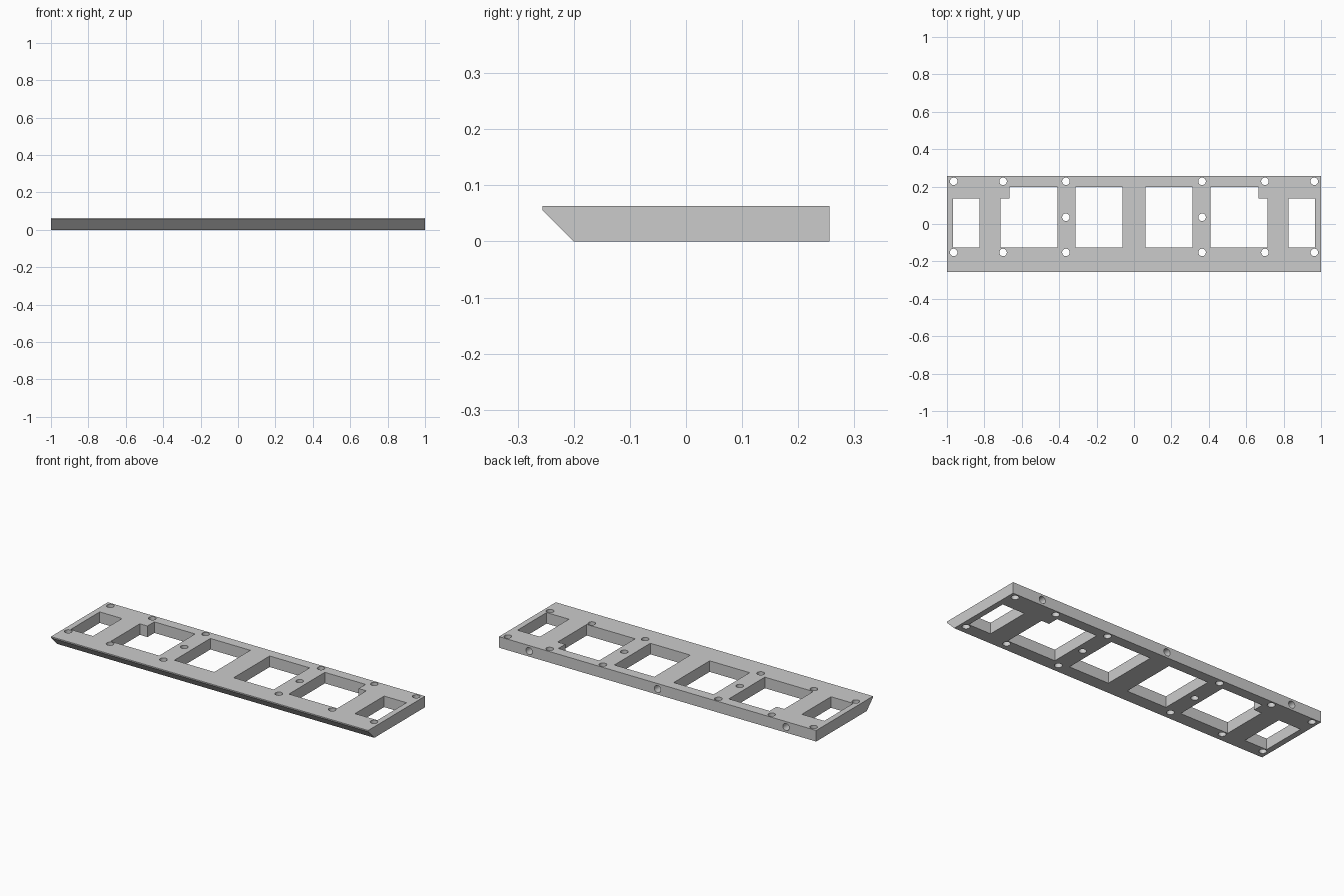
import bpy, bmesh, math
from mathutils import Matrix, Vector

cube = bpy.data.objects.get("Cube")
if cube:
    bpy.data.objects.remove(cube, do_unlink=True)

HALF_W, BACK, THICK = 1.0, 0.256, 0.063
HOLE_R = 0.02

grey = bpy.data.materials.new("plain grey")
grey.use_nodes = True
colour = (0.6, 0.6, 0.6, 1)
grey.diffuse_color = colour
grey.node_tree.nodes["Principled BSDF"].inputs["Base Color"].default_value = colour


def prism(bm, points, sweep):
    """Sweep a flat outline into a closed solid."""
    face = bm.faces.new([bm.verts.new(p) for p in points])
    swept = bmesh.ops.extrude_face_region(bm, geom=[face])["geom"]
    verts = [g for g in swept if isinstance(g, bmesh.types.BMVert)]
    bmesh.ops.translate(bm, verts=verts, vec=Vector(sweep))


def window(bm, outline):
    prism(bm, [(x, y, -0.05) for x, y in outline], (0, 0, THICK + 0.1))


def rect(x0, x1, y0, y1):
    return [(x0, y0), (x1, y0), (x1, y1), (x0, y1)]


def drill(bm, centre, depth, rotation=Matrix()):
    bmesh.ops.create_cone(bm, cap_ends=True, segments=32, radius1=HOLE_R,
                          radius2=HOLE_R, depth=depth,
                          matrix=Matrix.Translation(centre) @ rotation)


def make_object(name, bm):
    bmesh.ops.recalc_face_normals(bm, faces=bm.faces)
    mesh = bpy.data.meshes.new(name)
    bm.to_mesh(mesh)
    bm.free()
    mesh.materials.append(grey)
    obj = bpy.data.objects.new(name, mesh)
    bpy.context.collection.objects.link(obj)
    return obj


# Plate with a chamfered front underside
bm = bmesh.new()
profile = [(-BACK, THICK), (-BACK, 0.056), (-0.2, 0), (BACK, 0), (BACK, THICK)]
prism(bm, [(-HALF_W, y, z) for y, z in profile], (2 * HALF_W, 0, 0))
plate = make_object("mounting_plate", bm)

# Cutter for the windows, screw holes and blind holes in the back edge
bm = bmesh.new()
LOW, MID, HIGH = -0.126, 0.136, 0.198
for side in (-1, 1):
    window(bm, rect(side * 0.826, side * 0.967, LOW, MID))
    window(bm, rect(side * 0.061, side * 0.313, LOW, HIGH))
    notched = [(0.409, LOW), (0.714, LOW), (0.714, MID),
               (0.666, MID), (0.666, HIGH), (0.409, HIGH)]
    window(bm, [(side * x, y) for x, y in notched])
    for x in (0.364, 0.70, 0.964):
        for y in (-0.152, 0.228):
            drill(bm, (side * x, y, THICK / 2), 0.2)
    drill(bm, (side * 0.364, 0.036, THICK / 2), 0.2)
for x in (-0.81, 0, 0.81):
    drill(bm, (x, BACK, THICK / 2), 0.2, Matrix.Rotation(math.pi / 2, 4, "X"))
cutter = make_object("opening_cutter", bm)
cutter.hide_render = True

# Cut the openings, then drop the cutter
cut = plate.modifiers.new("openings", "BOOLEAN")
cut.operation = "DIFFERENCE"
cut.solver = "EXACT"
cut.object = cutter
bpy.ops.object.select_all(action="DESELECT")
plate.select_set(True)
bpy.context.view_layer.objects.active = plate
bpy.ops.object.modifier_apply(modifier=cut.name)
bpy.data.objects.remove(cutter, do_unlink=True)
bpy.ops.object.shade_smooth_by_angle(angle=math.radians(30))
